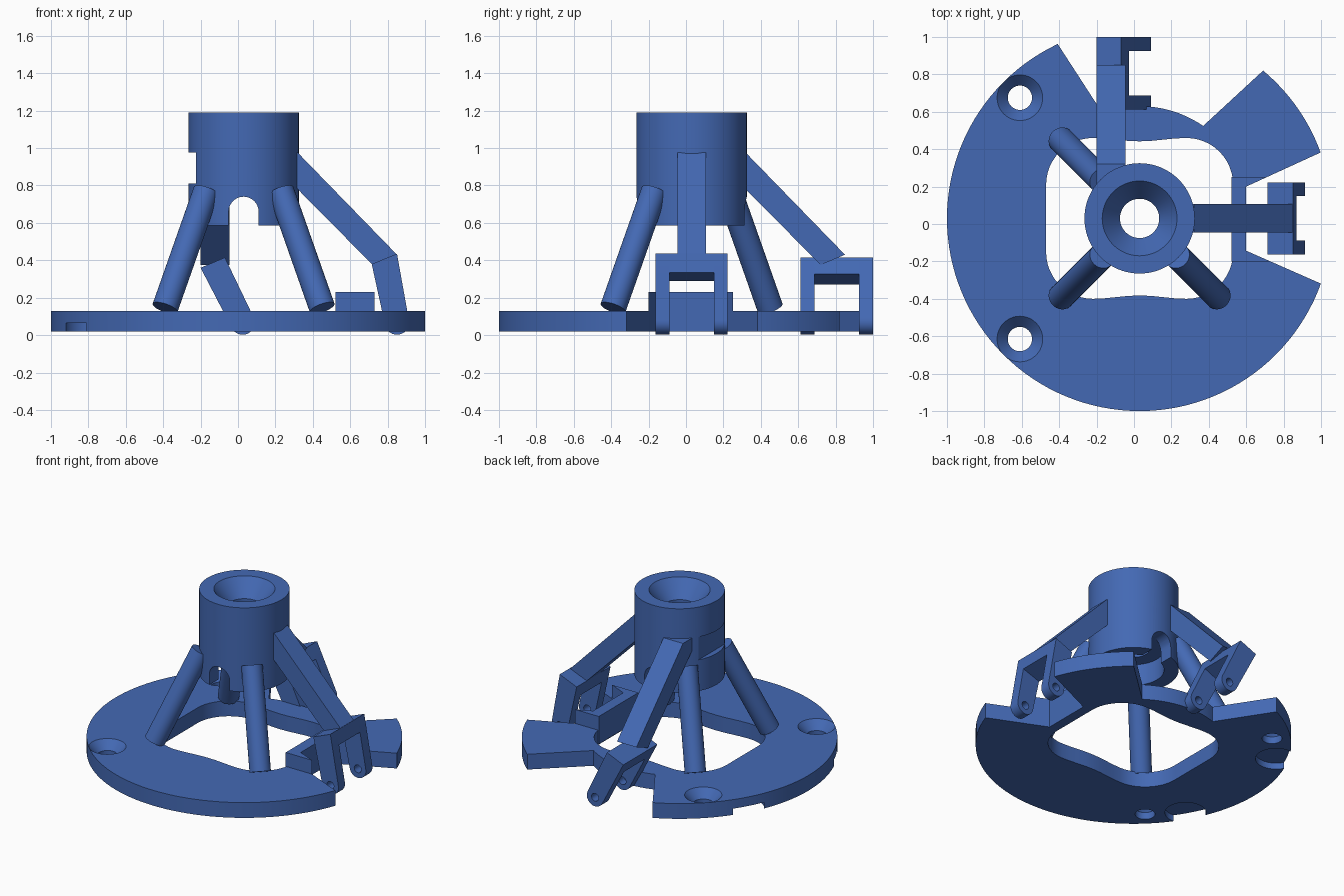
import bpy, bmesh, math
from mathutils import Vector

if "Cube" in bpy.data.objects:
    bpy.data.objects.remove(bpy.data.objects["Cube"])

CX = CY = 0.03                     # common vertical axis
blue = bpy.data.materials.new("blue")
blue.diffuse_color = (0.057, 0.141, 0.456, 1)
blue.use_nodes = True
blue.node_tree.nodes["Principled BSDF"].inputs["Base Color"].default_value = blue.diffuse_color


def add(name, bm):
    bmesh.ops.recalc_face_normals(bm, faces=bm.faces)
    me = bpy.data.meshes.new(name)
    bm.to_mesh(me)
    bm.free()
    me.materials.append(blue)
    ob = bpy.data.objects.new(name, me)
    bpy.context.collection.objects.link(ob)
    return ob


def prism(name, pts, axis, a, b):
    """Extrude a 2D outline along an axis from a to b."""
    def place(p, t):
        return {'x': (t, p[0], p[1]), 'y': (p[0], t, p[1]), 'z': (p[0], p[1], t)}[axis]
    bm = bmesh.new()
    lo = [bm.verts.new(place(p, a)) for p in pts]
    hi = [bm.verts.new(place(p, b)) for p in pts]
    bm.faces.new(lo)
    bm.faces.new(hi)
    n = len(pts)
    for i in range(n):
        bm.faces.new((lo[i], lo[(i + 1) % n], hi[(i + 1) % n], hi[i]))
    return add(name, bm)


def arc(x, y, r, a0, a1, n):
    return [(x + r * math.cos(math.radians(a0 + (a1 - a0) * i / n)),
             y + r * math.sin(math.radians(a0 + (a1 - a0) * i / n))) for i in range(n + 1)]


def circle(x, y, r, n=48):
    return arc(x, y, r, 0, 360, n)[:-1]


def box(name, x0, x1, y0, y1, z0, z1):
    return prism(name, [(x0, y0), (x1, y0), (x1, y1), (x0, y1)], 'z', z0, z1)


def lathe(name, x, y, profile, n=48):
    """Closed solid turned around a vertical axis; profile is (radius, z) upward."""
    bm = bmesh.new()
    rings = [[bm.verts.new((px, py, z)) for px, py in circle(x, y, r, n)] for r, z in profile]
    for a, b in zip(rings, rings[1:]):
        for i in range(n):
            bm.faces.new((a[i], a[(i + 1) % n], b[(i + 1) % n], b[i]))
    bm.faces.new(rings[0])
    bm.faces.new(rings[-1])
    return add(name, bm)


def cut(ob, cutters, keep=()):
    for c in cutters:
        m = ob.modifiers.new("cut", 'BOOLEAN')
        m.operation, m.solver, m.object = 'DIFFERENCE', 'EXACT', c
    dg = bpy.context.evaluated_depsgraph_get()
    me = bpy.data.meshes.new_from_object(ob.evaluated_get(dg))
    ob.modifiers.clear()
    ob.data = me
    for c in cutters:
        if c not in keep:
            bpy.data.objects.remove(c)


# Base plate: disc with a soft-cornered opening and two notches
base = prism("base_plate", circle(CX, CY, 1.03, 128), 'z', 0.02, 0.13)
hx, hy, hr = 0.50, 0.43, 0.25
opening = []
for sx, sy, a in ((1, 1, 0), (-1, 1, 90), (-1, -1, 180), (1, -1, 270)):
    opening += arc(CX + sx * (hx - hr), CY + sy * (hy - hr), hr, a, a + 90, 12)
    if a in (0, 180):              # gentle inward bow along the long sides
        for i in range(1, 8):
            t = i / 8
            opening.append((CX + sx * (hx - hr) * (1 - 2 * t),
                            CY + sy * (hy - 0.018 * math.sin(math.pi * t) ** 2)))
hole = prism("opening_cutter", opening, 'z', -0.2, 0.5)
side_notch = prism("side_notch_cutter",
                   [(0.6, 0.2), (0.6, -0.143), (1.2, -0.407), (1.2, 0.475)], 'z', -0.2, 0.5)
back_notch = prism("back_notch_cutter",
                   arc(CX, CY, 0.6, 109.5, 55.5, 16) + [(1.01, 1.115), (-0.62, 1.29)],
                   'z', -0.2, 0.5)
cutters = [hole, side_notch, back_notch]
for s in (-1, 1):
    # countersunk screw holes and shallow round pockets below
    cutters.append(lathe("screw_cutter", CX - 0.64, CY + s * 0.645,
                         [(0.065, -0.1), (0.065, 0.07), (0.122, 0.13), (0.122, 0.2)]))
    cutters.append(prism("pocket_cutter", circle(CX - 0.83, CY + s * 0.46, 0.135), 'z', -0.1, 0.065))
cut(base, cutters, keep=(side_notch,))

# Raised stop beside the side notch
stop = box("notch_stop", 0.52, 0.74, -0.2, 0.25, 0.03, 0.23)
cut(stop, [side_notch])

# Hub: tube with countersunk top, wider lower bore, arch and side slot
hub = prism("hub", circle(CX, CY, 0.295, 96), 'z', 0.585, 1.19)
bore = lathe("bore_cutter", CX, CY, [(0.2, 0.5), (0.2, 0.74), (0.105, 0.741), (0.105, 1.07),
                                    (0.2, 1.19), (0.2, 1.3)], 64)
arch = prism("arch_cutter", [(CX - 0.08, 0.4), (CX + 0.08, 0.4)] +
             arc(CX, 0.66, 0.08, 0, 180, 20), 'y', -0.5, 0.5)
slot = box("slot_cutter", -0.5, -0.225, -0.4, 0.4, 0.81, 0.975)
cut(hub, [bore, arch, slot])

# Three leaning round legs
for name, sx, sy in (("front_right_leg", 1, -1), ("front_left_leg", -1, -1), ("back_left_leg", -1, 1)):
    p = Vector((CX + sx * 0.42, CY + sy * 0.42, 0.145))
    q = Vector((CX + sx * 0.20, CY + sy * 0.20, 0.77))
    bm = bmesh.new()
    bmesh.ops.create_cone(bm, cap_ends=True, segments=40, radius1=0.07, radius2=0.07,
                          depth=(q - p).length)
    bm.transform((q - p).to_track_quat('Z', 'Y').to_matrix().to_4x4())
    bmesh.ops.translate(bm, verts=bm.verts, vec=(p + q) / 2)
    add(name, bm)

# Two sloping arms
arm = [(0.27, 0.975), (0.32, 0.975), (0.85, 0.43), (0.72, 0.375), (0.27, 0.83)]
prism("side_arm", arm, 'y', -0.045, 0.108)
prism("back_arm", [(0.2, 0.975)] + arm[1:4] + [(0.2, 0.9)], 'x', -0.2, -0.045)


def clevis(name, tl, tr, pivot, y0, y1, wall):
    """Forked bracket: bridge on top, two round-ended prongs with pin holes."""
    tl, tr, pv = Vector(tl), Vector(tr), Vector(pivot)
    u = (pv - (tl + tr) / 2).normalized()
    n = Vector((-u.y, u.x))
    r = 0.065
    end = [pv + r * (math.cos(math.pi * i / 16) * n + math.sin(math.pi * i / 16) * u)
           for i in range(17)]
    outline = [tl, tr] + end
    for label, a, b in (("near", y0, y0 + wall), ("far", y1 - wall, y1)):
        prong = prism(f"{name}_{label}_prong", outline, 'y', a, b)
        cut(prong, [prism("pin_cutter", circle(pv.x, pv.y, 0.028, 24), 'y', a - 0.1, b + 0.1)])
    t = 0.28
    prism(name + "_bridge", [tl, tr, tr.lerp(end[0], t), tl.lerp(end[-1], t)],
          'y', y0 + wall, y1 - wall)


clevis("side_clevis", (0.715, 0.38), (0.85, 0.435), (0.85, 0.067), -0.163, 0.223, 0.074)
clevis("back_clevis", (-0.2, 0.36), (-0.07, 0.415), (0.025, 0.067), 0.612, 1.0, 0.076)

# Smooth round surfaces, crisp edges
bpy.ops.object.select_all(action='DESELECT')
for ob in bpy.context.scene.objects:
    ob.select_set(True)
    bpy.context.view_layer.objects.active = ob
bpy.ops.object.shade_smooth_by_angle(angle=math.radians(30))
